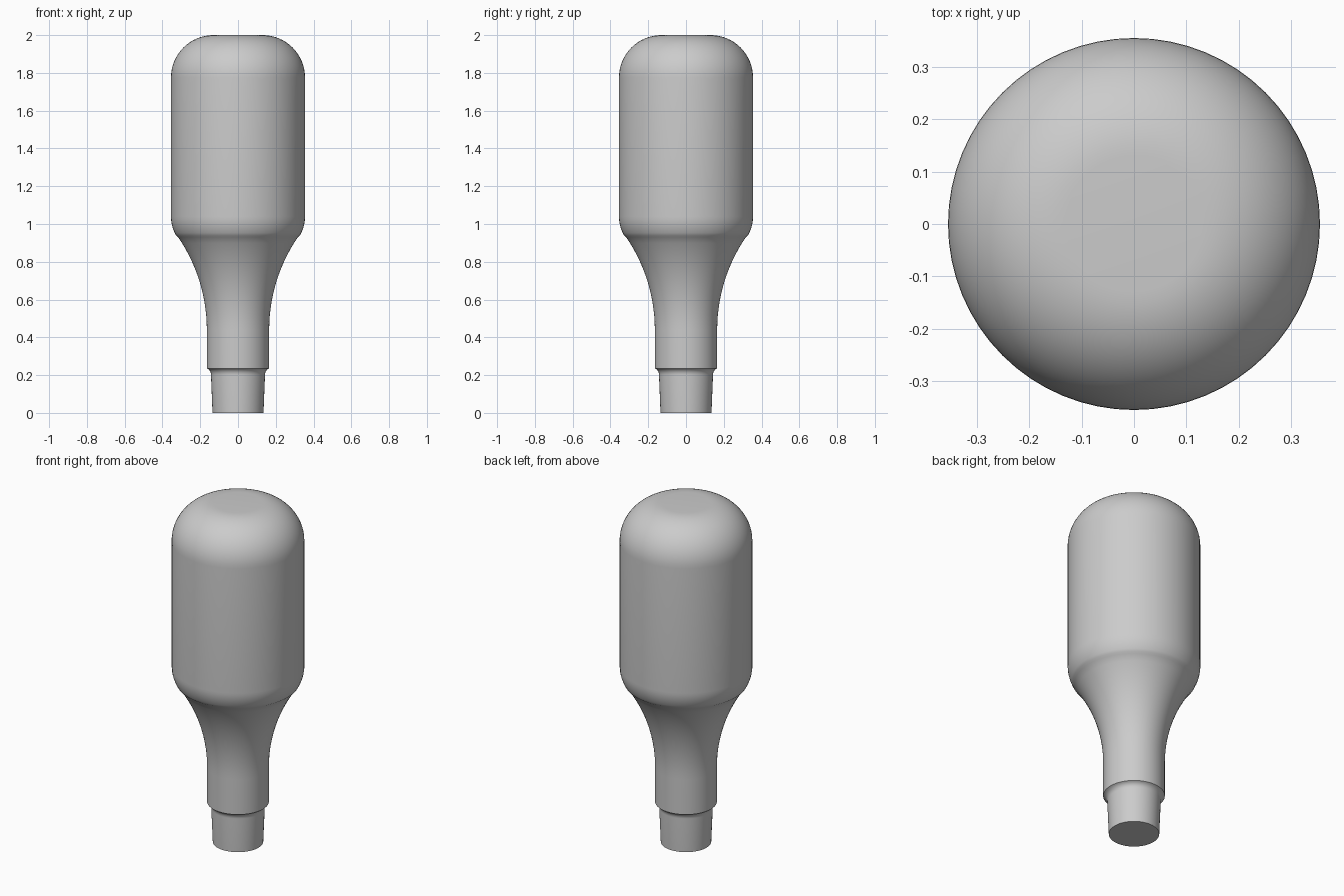
import bpy, bmesh
from math import sin, cos, radians, tau
from mathutils import Vector

cube = bpy.data.objects.get("Cube")
if cube:
    bpy.data.objects.remove(cube, do_unlink=True)

SEGMENTS = 64


def arc(cx, cz, radius, start, end, steps):
    """Profile points (radius, height) along a circular arc, angles in degrees."""
    angles = [radians(start + (end - start) * i / steps) for i in range(steps + 1)]
    return [(cx + radius * cos(a), cz + radius * sin(a)) for a in angles]


def lathe(name, profile, material):
    """Revolve a profile around z; points on the axis close the ends."""
    bm = bmesh.new()
    verts = [bm.verts.new(Vector((r, 0, z))) for r, z in profile]
    edges = [bm.edges.new(pair) for pair in zip(verts, verts[1:])]
    bmesh.ops.spin(bm, geom=verts + edges, cent=(0, 0, 0), axis=(0, 0, 1),
                   angle=tau, steps=SEGMENTS)
    bmesh.ops.remove_doubles(bm, verts=bm.verts, dist=1e-4)
    bmesh.ops.recalc_face_normals(bm, faces=bm.faces)
    mesh = bpy.data.meshes.new(name)
    bm.to_mesh(mesh)
    bm.free()
    mesh.materials.append(material)
    obj = bpy.data.objects.new(name, mesh)
    bpy.context.collection.objects.link(obj)
    bpy.ops.object.select_all(action="DESELECT")
    obj.select_set(True)
    bpy.context.view_layer.objects.active = obj
    bpy.ops.object.shade_smooth_by_angle(angle=radians(30))
    return obj


grey = bpy.data.materials.new("plain grey")
grey.use_nodes = True
colour = (0.6, 0.6, 0.6, 1)
grey.diffuse_color = colour
grey.node_tree.nodes["Principled BSDF"].inputs["Base Color"].default_value = colour

# Tapered plug, small concave lip and straight collar
profile = [(0, 0), (0.135, 0), (0.143, 0.2)]
profile += arc(0.178, 0.203, 0.035, 180, 112, 5)
profile += [(0.165, 0.24)]
# Flared neck blending into the shoulder
profile += arc(1.031, 0.44, 0.866, 180, 145.5, 14)
profile += arc(0.155, 1.04, 0.2, -34.5, 0, 8)[1:]
# Straight body with a rounded, flat-topped crown
profile += arc(0.13, 1.775, 0.225, 0, 90, 16)
profile += [(0, 2)]

lathe("bottle_shaped_handle", profile, grey)
